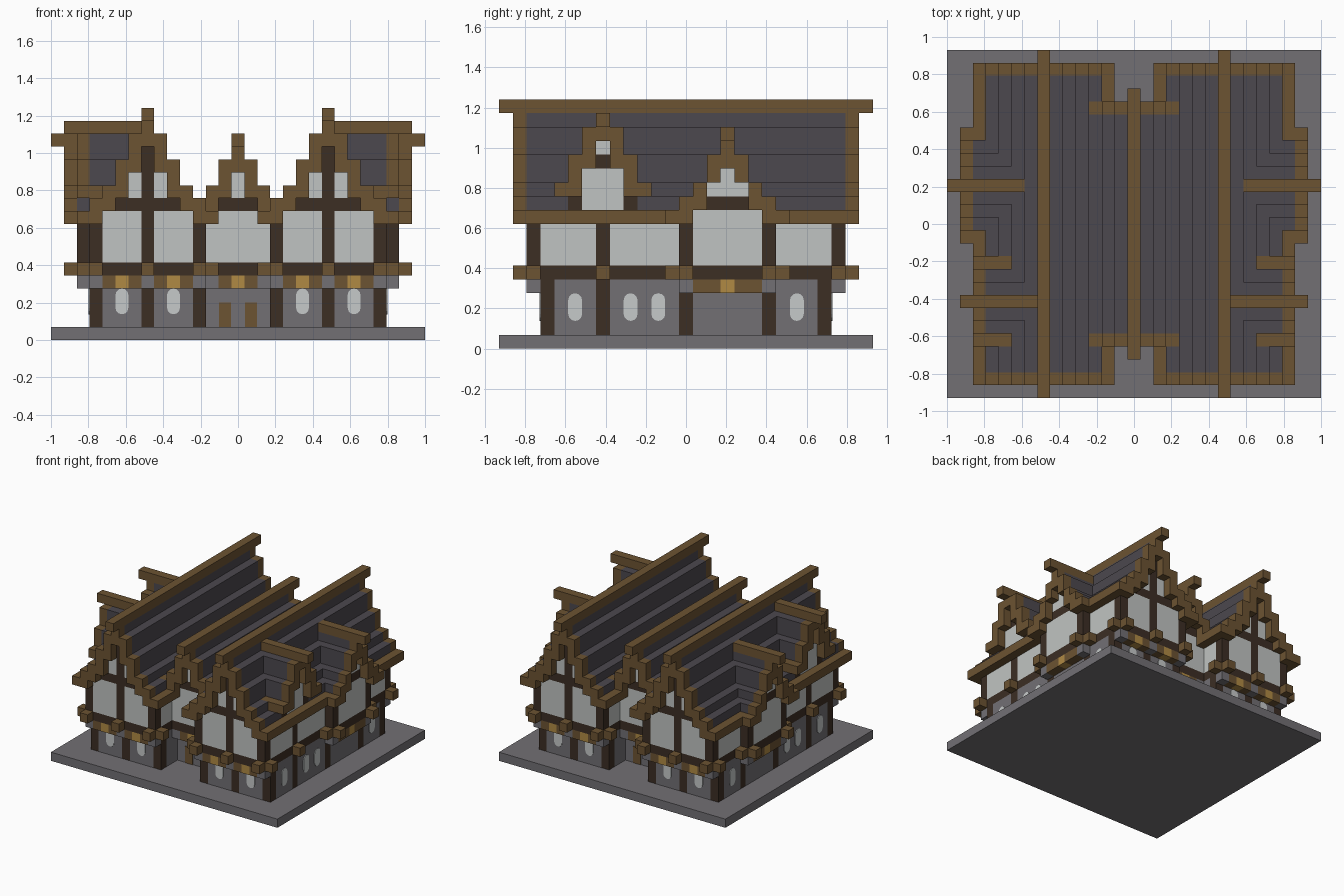
import bpy, bmesh, math
from mathutils import Vector

U = 2 / 29  # edge of one building block

old = bpy.data.objects.get("Cube")
if old:
    bpy.data.objects.remove(old, do_unlink=True)


def material(name, srgb):
    """Flat colour given as 0-255 display values."""
    lin = [((c / 255 + 0.055) / 1.055) ** 2.4 for c in srgb]
    m = bpy.data.materials.new(name)
    m.use_nodes = True
    m.diffuse_color = (*lin, 1)
    m.node_tree.nodes["Principled BSDF"].inputs["Base Color"].default_value = (*lin, 1)
    return m


STONE = material("grey stone", (114, 112, 116))
PLASTER = material("white plaster", (192, 196, 194))
DARK = material("dark timber", (60, 46, 36))
BROWN = material("brown timber", (108, 83, 50))
TILE = material("slate tile", (76, 72, 78))
AMBER = material("amber lamp", (176, 138, 68))
PANE = material("pale glass", (198, 202, 202))

PARTS = {"base_slab": STONE, "stone_walls": STONE, "plaster_walls": PLASTER,
         "timber_frame": DARK, "roof_tiles": TILE, "roof_trim": BROWN,
         "beam_ends": BROWN, "lintels": BROWN, "lamps": AMBER}
cells = {}


def span(a):
    return range(a[0], a[1] + 1) if isinstance(a, tuple) else (a,)


def fill(part, xs, ys, zs, both_ends=False):
    """Lay blocks over inclusive ranges, mirrored left/right and maybe front/back."""
    for x in span(xs):
        for y in span(ys):
            for z in span(zs):
                for sx in (1, -1):
                    for sy in ((1, -1) if both_ends else (1,)):
                        cells[sx * x, sy * y, z] = part


def gable(part, centre, profile, along, run, both_ends=False, under=None):
    """Stepped gable: profile holds (low, top) block rows outward from the ridge."""
    for d, (low, top) in enumerate(profile):
        rows = (6, low - 1) if under else (low, top)
        for c in (centre - d, centre + d):
            if along == "y":
                fill(under or part, c, run, rows, both_ends)
            else:
                fill(under or part, run, c, rows, both_ends)


WING = [(15, 16), (13, 15), (11, 13), (10, 11), (9, 10), (9, 9)]
MIDDLE = [(13, 14), (11, 13), (10, 11), (9, 10)]
BAY = [(13, 14), (12, 13), (10, 11), (9, 10), (9, 9)]
DORMER = [(15, 15), (13, 15), (11, 13), (11, 11)]

# Ground slab and lower walls
fill("base_slab", (0, 14), (-13, 13), 0)
fill("stone_walls", (3, 11), (-10, 10), (1, 4))
fill("stone_walls", (0, 2), (-7, 7), (1, 4))
for x in (3, 7, 11):
    fill("timber_frame", x, 10, (1, 4), True)
for y in (-6, 0, 6):
    fill("timber_frame", 11, y, (1, 4))

# Jetty undersides with lintels and lamps
fill("stone_walls", (3, 11), 11, 4, True)
fill("stone_walls", (0, 2), 8, 4, True)
fill("stone_walls", 12, (0, 6), 4)
for x in (5, 9):
    fill("lintels", (x - 1, x + 1), 11, 4, True)
    fill("lamps", x, 11, 4, True)
fill("lintels", (0, 1), 8, 4, True)
fill("lamps", 0, 8, 4, True)
fill("lintels", 12, (1, 5), 4)
fill("lamps", 12, 3, 4)

# Upper walls and the sill beam
gable(None, 7, WING[:5], "y", (-11, 11), under="plaster_walls")
gable(None, 0, MIDDLE[:3], "y", (-8, 8), under="plaster_walls")
fill("timber_frame", (3, 11), (-11, 11), 5)
fill("timber_frame", (0, 2), (-8, 8), 5)
fill("timber_frame", 12, (0, 6), 5)

# Main roofs
gable("roof_tiles", 7, WING[:5], "y", (-11, 11))
gable("roof_tiles", 0, MIDDLE, "y", (-8, 8))
gable("roof_trim", 7, WING, "y", 12, True)
fill("roof_trim", 12, (-12, 12), 9)
fill("roof_trim", 2, (9, 12), 9, True)
gable("roof_trim", 0, MIDDLE, "y", 9, True)
fill("roof_trim", 7, (-13, 13), 17)
fill("roof_trim", 0, (-10, 10), 15)

# Projecting side bays
gable(None, 3, BAY[:4], "x", (9, 12), under="plaster_walls")
gable("roof_tiles", 3, BAY[:4], "x", (9, 12))
for y in (-1, 7):
    fill("roof_trim", (12, 13), y, 9)
gable("roof_trim", 3, BAY, "x", 13)
fill("roof_trim", (9, 14), 3, 15)

# Small side dormers
gable(None, -6, DORMER[:3], "x", (8, 11), under="plaster_walls")
gable("roof_tiles", -6, DORMER[:3], "x", (8, 11))
for y in (-9, -3):
    fill("roof_trim", (10, 12), y, 11)
gable("roof_trim", -6, DORMER, "x", 12)
fill("roof_trim", (8, 13), -6, 16)

# Upper timber framing
for x in (3, 11):
    fill("timber_frame", x, 11, (6, 8), True)
fill("timber_frame", 7, 11, (6, 14), True)
fill("timber_frame", (5, 9), 11, 10, True)
fill("timber_frame", (0, 1), 8, 10, True)
fill("timber_frame", 11, -6, (6, 8))
for y in (0, 6):
    fill("timber_frame", 12, y, (6, 8))
fill("timber_frame", 12, (2, 4), 10)
for y in (-8, -4):
    fill("timber_frame", 11, y, 10)
fill("timber_frame", 11, -6, 13)

# Beam ends poking through the sill
for x in (3, 7, 11):
    fill("beam_ends", x, 12, 5, True)
for x in (2, 12):
    fill("beam_ends", x, 11, 5, True)
for x, y in ((12, -6), (13, 0), (13, 6), (12, -1), (12, 7)):
    fill("beam_ends", x, y, 5)


def add_object(name, bm, mat):
    me = bpy.data.meshes.new(name)
    bm.to_mesh(me)
    bm.free()
    me.materials.append(mat)
    bpy.context.collection.objects.link(bpy.data.objects.new(name, me))


def skin(part, mat):
    """Mesh the outside faces of every block belonging to a part."""
    bm, verts = bmesh.new(), {}
    for cell, owner in cells.items():
        if owner != part:
            continue
        for axis in range(3):
            for s in (1, -1):
                near = list(cell)
                near[axis] += s
                if tuple(near) in cells:
                    continue
                ring = []
                for a, b in ((-s, -1), (s, -1), (s, 1), (-s, 1)):
                    p = [2 * c for c in cell]
                    p[axis] += s
                    p[(axis + 1) % 3] += a
                    p[(axis + 2) % 3] += b
                    key = tuple(p)
                    if key not in verts:
                        verts[key] = bm.verts.new((p[0] * U / 2, p[1] * U / 2, (p[2] + 1) * U / 2))
                    ring.append(verts[key])
                bm.faces.new(ring)
    add_object(part, bm, mat)


for part, mat in PARTS.items():
    skin(part, mat)


def plate(bm, centre, out, width, height, rounded):
    """Thin upright panel on a wall, facing along out."""
    out = Vector(out)
    side = Vector((0, 0, 1)).cross(out)
    r = width / 2
    if rounded:
        pts = [(r * math.cos(t * math.pi / 6), r * math.sin(t * math.pi / 6)) for t in range(7)]
        pts = [(a, b + height / 2 - r) for a, b in pts]
        pts += [(-a, -b) for a, b in pts]
    else:
        h = height / 2
        pts = [(-r, -h), (r, -h), (r, h), (-r, h)]
    mid = Vector(centre)
    face = bm.faces.new([bm.verts.new(mid + side * a + Vector((0, 0, b))) for a, b in pts])
    moved = bmesh.ops.extrude_face_region(bm, geom=[face])["geom"]
    bmesh.ops.translate(bm, vec=out * 0.005, verts=[v for v in moved if isinstance(v, bmesh.types.BMVert)])
    bmesh.ops.recalc_face_normals(bm, faces=bm.faces)


# Round-ended windows and door leaves
windows, doors = bmesh.new(), bmesh.new()
for sx in (1, -1):
    for sy in (1, -1):
        for x in (5, 9):
            plate(windows, (sx * x * U, sy * 10.5 * U, 3 * U), (0, sy, 0), U, 2 * U, True)
        plate(doors, (sx * U, sy * 7.5 * U, 1.95 * U), (0, sy, 0), 0.94 * U, 1.9 * U, False)
    for y in (-8, -4, -2, 8):
        plate(windows, (sx * 11.5 * U, y * U, 3 * U), (sx, 0, 0), U, 2 * U, True)
add_object("windows", windows, PANE)
add_object("door_leaves", doors, BROWN)
